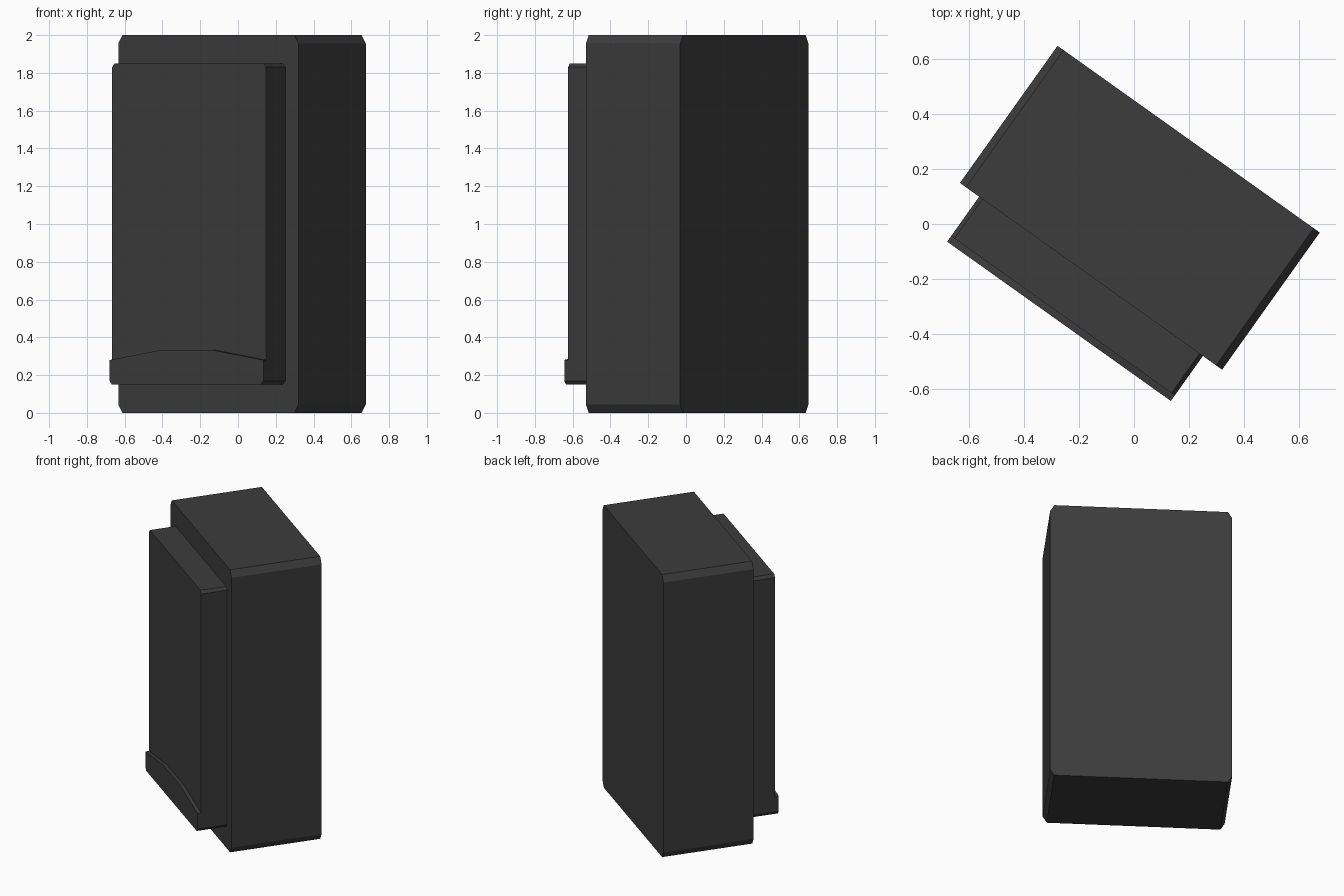
import bpy, bmesh, math

if "Cube" in bpy.data.objects:
    bpy.data.objects.remove(bpy.data.objects["Cube"])

ANGLE = math.radians(-35.45)   # whole model is turned about z
CU = -0.017                    # centre along the local width axis

mat = bpy.data.materials.new("dark_grey")
mat.diffuse_color = (0.045, 0.045, 0.045, 1)
mat.use_nodes = True
mat.node_tree.nodes["Principled BSDF"].inputs["Base Color"].default_value = mat.diffuse_color


def prism(name, half_profile, y0, y1):
    """Mirror a right-half (x, z) profile, listed bottom to top, and extrude it in depth."""
    outline = half_profile + [(-x, z) for x, z in reversed(half_profile)]
    bm = bmesh.new()
    face = bm.faces.new([bm.verts.new((CU + x, y0, z)) for x, z in outline])
    ext = bmesh.ops.extrude_face_region(bm, geom=[face])
    verts = [g for g in ext["geom"] if isinstance(g, bmesh.types.BMVert)]
    bmesh.ops.translate(bm, verts=verts, vec=(0, y1 - y0, 0))
    bmesh.ops.recalc_face_normals(bm, faces=bm.faces)
    me = bpy.data.meshes.new(name)
    bm.to_mesh(me)
    bm.free()
    me.materials.append(mat)
    ob = bpy.data.objects.new(name, me)
    ob.rotation_euler.z = ANGLE
    bpy.context.collection.objects.link(ob)
    return ob


def chamfered(w, z0, z1, cx, cz):
    """Right half of a rectangle with cut corners."""
    return [(w - cx, z0), (w, z0 + cz), (w, z1 - cz), (w - cx, z1)]


# Main cabinet
prism("cabinet_body", chamfered(0.586, 0, 2, 0.027, 0.045), -0.246, 0.367)

# Raised panel on the front
prism("front_panel", chamfered(0.5, 0.15, 1.85, 0.015, 0.02), -0.422, -0.246)

# Thin kick plate with a raised middle at the foot of the panel
prism("kick_plate", [(0.485, 0.15), (0.5, 0.17), (0.5, 0.28), (0.165, 0.333)],
      -0.447, -0.422)
